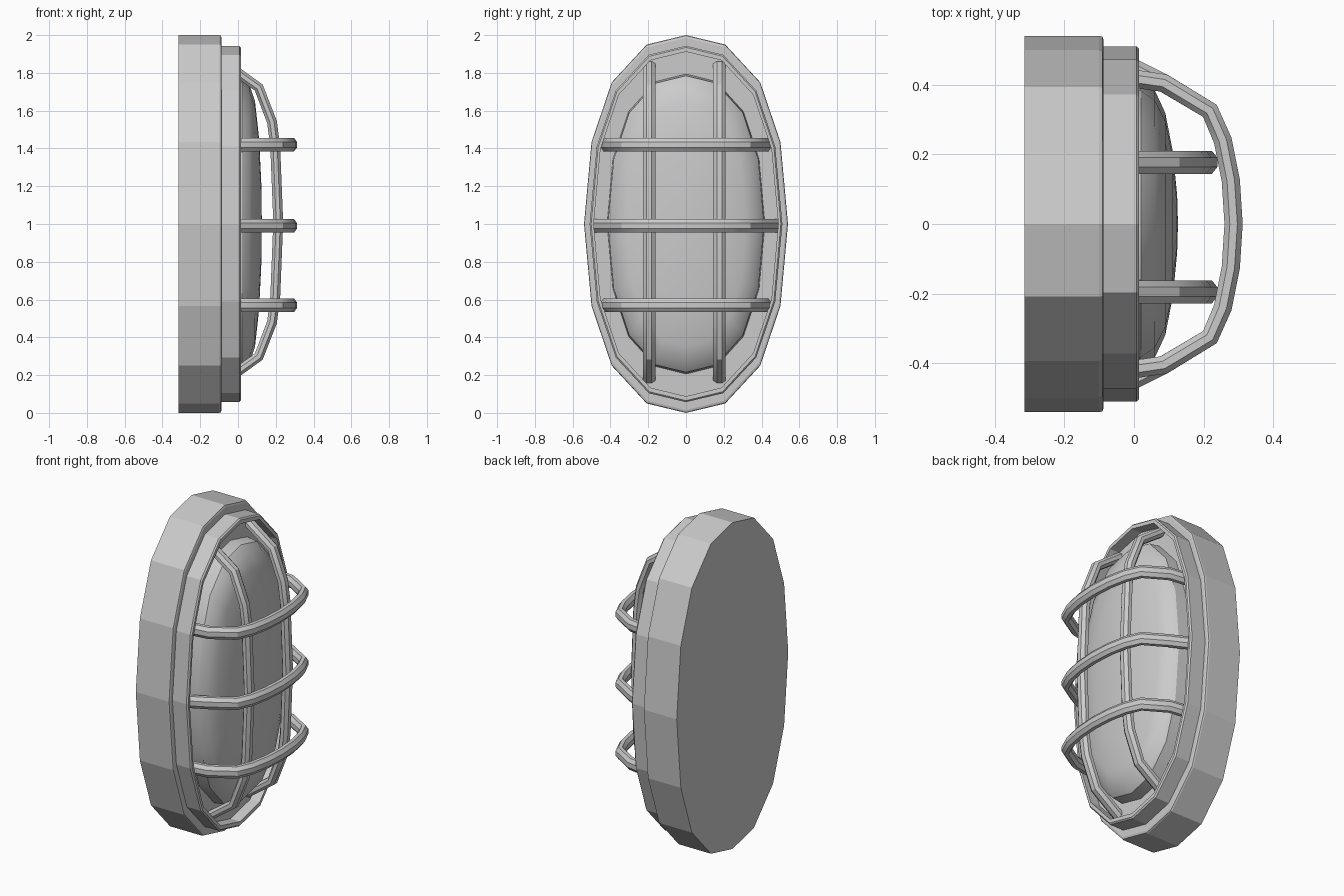
import bpy, bmesh, math
from mathutils import Vector

if "Cube" in bpy.data.objects:
    bpy.data.objects.remove(bpy.data.objects["Cube"])

# One quarter of the 16-sided oval outline (y, z about the centre)
QUARTER = [(0, 1.0), (0.208, 0.95), (0.393, 0.75), (0.5, 0.435)]
OVAL = (QUARTER + [(0.54, 0)] + [(y, -z) for y, z in QUARTER[:0:-1]] + [(0, -1.0)]
        + [(-y, -z) for y, z in QUARTER[1:]] + [(-0.54, 0)]
        + [(-y, z) for y, z in QUARTER[:0:-1]])


def finish(bm, name, angle):
    bmesh.ops.recalc_face_normals(bm, faces=bm.faces)
    mesh = bpy.data.meshes.new(name)
    bm.to_mesh(mesh)
    bm.free()
    obj = bpy.data.objects.new(name, mesh)
    bpy.context.collection.objects.link(obj)
    if angle:
        for p in mesh.polygons:
            p.use_smooth = True
        mesh.set_sharp_from_angle(angle=math.radians(angle))
    return obj


def skin(rings, name, angle=0):
    """Join rings of points into a closed, capped shell."""
    bm = bmesh.new()
    loops = [[bm.verts.new(p) for p in ring] for ring in rings]
    n = len(loops[0])
    for a, b in zip(loops, loops[1:]):
        for i in range(n):
            j = (i + 1) % n
            bm.faces.new((a[i], a[j], b[j], b[i]))
    bm.faces.new(loops[0])
    bm.faces.new(loops[-1])
    return finish(bm, name, angle)


def oval_loft(profile, name, angle=0):
    """Loft the oval through (x, y scale, z scale) stations."""
    return skin([[(x, y * sy, 1 + z * sz) for y, z in OVAL]
                 for x, sy, sz in profile], name, angle)


def bar(half, place, name, wide=0.037, thin=0.027, sides=8):
    """Sweep an oval section along a bowed path of (x, offset), mirrored about 0."""
    path = [Vector(p) for p in half] + [Vector((x, -t)) for x, t in half[::-1] if t > 0]
    rings = []
    for i, p in enumerate(path):
        d1 = (p - path[max(i - 1, 0)]).normalized()
        d2 = (path[min(i + 1, len(path) - 1)] - p).normalized()
        t = (d1 + d2).normalized()
        nrm = Vector((-t.y, t.x))
        ring = []
        for k in range(sides):
            a = 2 * math.pi * (k + 0.5) / sides
            q = p + nrm * thin * math.cos(a) * 1.05
            ring.append(place(q.x, q.y, wide * math.sin(a) * 1.05))
        rings.append(ring)
    return skin(rings, name, 30)


# Wall housing and recessed front rim
oval_loft([(-0.315, 1, 1), (-0.1, 1, 1), (-0.091, 0.996, 0.997),
           (-0.087, 0.98, 0.985)], "housing")
oval_loft([(-0.1, 0.945, 0.943), (0.007, 0.945, 0.943), (0.015, 0.93, 0.935),
           (0.015, 0.905, 0.912), (-0.05, 0.905, 0.912)], "front_rim")

# Shallow lens dome
oval_loft([(-0.06, 0.775, 0.795), (0.02, 0.765, 0.785), (0.06, 0.71, 0.74),
           (0.09, 0.59, 0.65), (0.112, 0.38, 0.45), (0.124, 0.15, 0.2),
           (0.126, 0.02, 0.02)], "lens", 30)

# Guard bars running across
bow = [(0.085, 0.405), (0.218, 0.325), (0.255, 0.24), (0.278, 0.125), (0.286, 0)]
for z, foot, label in ((0.57, 0.425, "lower"), (0.99, 0.475, "middle"), (1.42, 0.425, "upper")):
    bar([(-0.055, foot)] + bow, lambda x, t, w, z=z: (x, t, z + w), "cross_bar_" + label)

# Guard bars running up
rise = [(-0.055, 0.83), (0.11, 0.712), (0.18, 0.53), (0.197, 0.4), (0.213, 0)]
for y, label in ((-0.195, "left"), (0.177, "right")):
    bar(rise, lambda x, t, w, y=y: (x, y + w, 1.01 + t), "upright_bar_" + label, 0.034)
